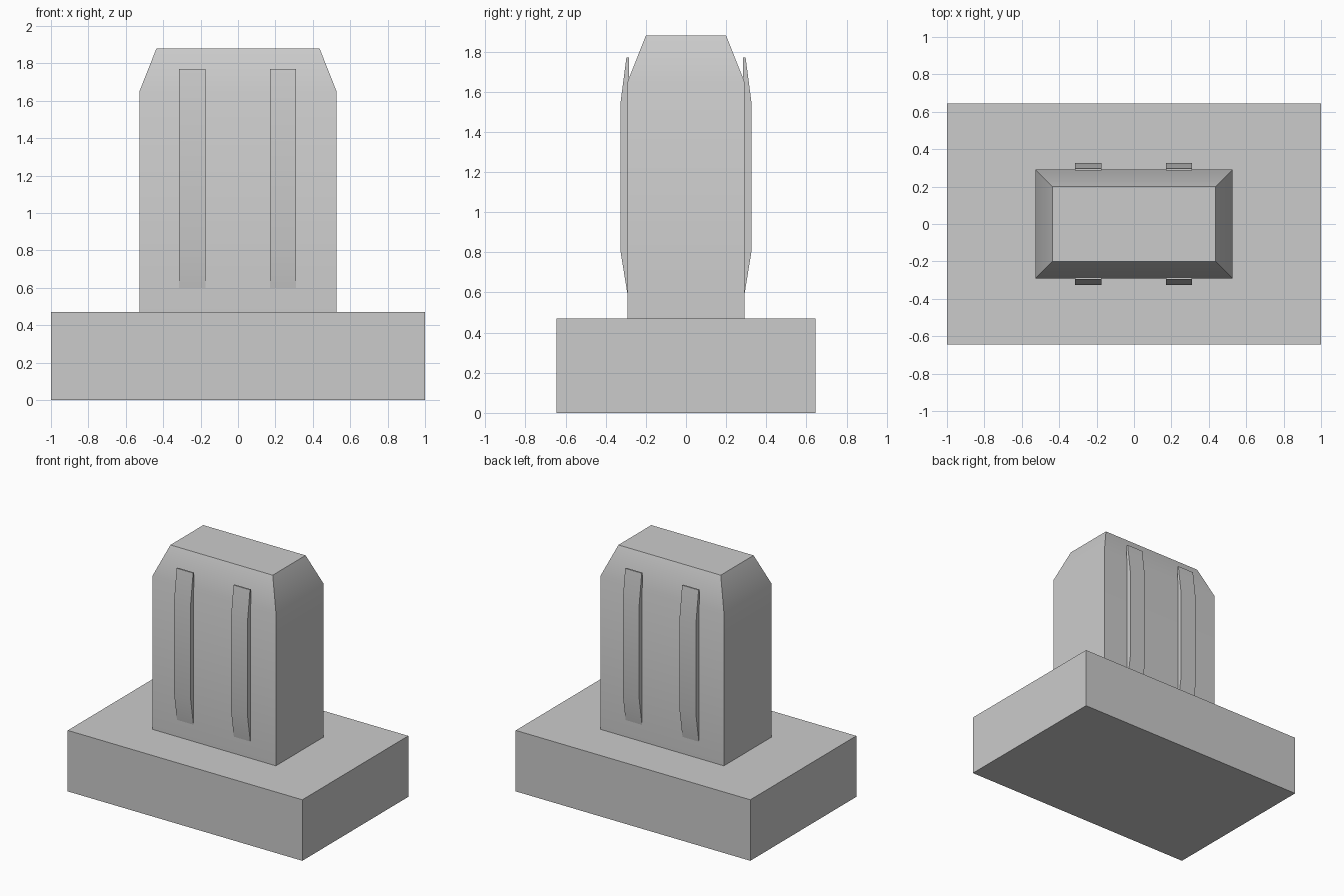
import bpy
import bmesh

cube = bpy.data.objects.get("Cube")
if cube:
    bpy.data.objects.remove(cube, do_unlink=True)

GREY = (0.6, 0.6, 0.6, 1.0)
mat = bpy.data.materials.new("plain grey")
mat.use_nodes = True
mat.diffuse_color = GREY
mat.node_tree.nodes["Principled BSDF"].inputs["Base Color"].default_value = GREY


def finish(bm, name):
    """Turn a bmesh into a shaded object with the grey material."""
    bmesh.ops.recalc_face_normals(bm, faces=bm.faces)
    mesh = bpy.data.meshes.new(name)
    bm.to_mesh(mesh)
    bm.free()
    mesh.materials.append(mat)
    obj = bpy.data.objects.new(name, mesh)
    bpy.context.collection.objects.link(obj)
    bpy.ops.object.select_all(action="DESELECT")
    obj.select_set(True)
    bpy.context.view_layer.objects.active = obj
    bpy.ops.object.shade_smooth_by_angle()
    return obj


def stack(name, levels):
    """Loft rectangles given as (half width, half depth, height)."""
    bm = bmesh.new()
    rings = [[bm.verts.new((sx * w, sy * d, z))
              for sx, sy in ((-1, -1), (1, -1), (1, 1), (-1, 1))]
             for w, d, z in levels]
    for low, high in zip(rings, rings[1:]):
        for i in range(4):
            j = (i + 1) % 4
            bm.faces.new((low[i], low[j], high[j], high[i]))
    bm.faces.new(rings[0])
    bm.faces.new(rings[-1])
    return finish(bm, name)


def rib(name, x0, x1, side):
    """Extrude the bowed rib outline across its width."""
    outline = [(0.285, 0.6), (0.293, 0.6), (0.327, 0.81),
               (0.327, 1.54), (0.297, 1.77), (0.285, 1.77)]
    bm = bmesh.new()
    face = bm.faces.new([bm.verts.new((x0, side * y, z)) for y, z in outline])
    result = bmesh.ops.extrude_face_region(bm, geom=[face])
    moved = [v for v in result["geom"] if isinstance(v, bmesh.types.BMVert)]
    bmesh.ops.translate(bm, verts=moved, vec=(x1 - x0, 0, 0))
    return finish(bm, name)


# Broad slab and the upright block with its tapered top
stack("base", [(1.0, 0.645, 0.0), (1.0, 0.645, 0.47)])
stack("body", [(0.527, 0.291, 0.47), (0.527, 0.291, 1.65), (0.436, 0.2, 1.88)])

# Two grip ribs on the front and two on the back
for side, place in ((-1, "front"), (1, "back")):
    rib(place + "_left_rib", 0.17, 0.31, side)
    rib(place + "_right_rib", -0.315, -0.175, side)
